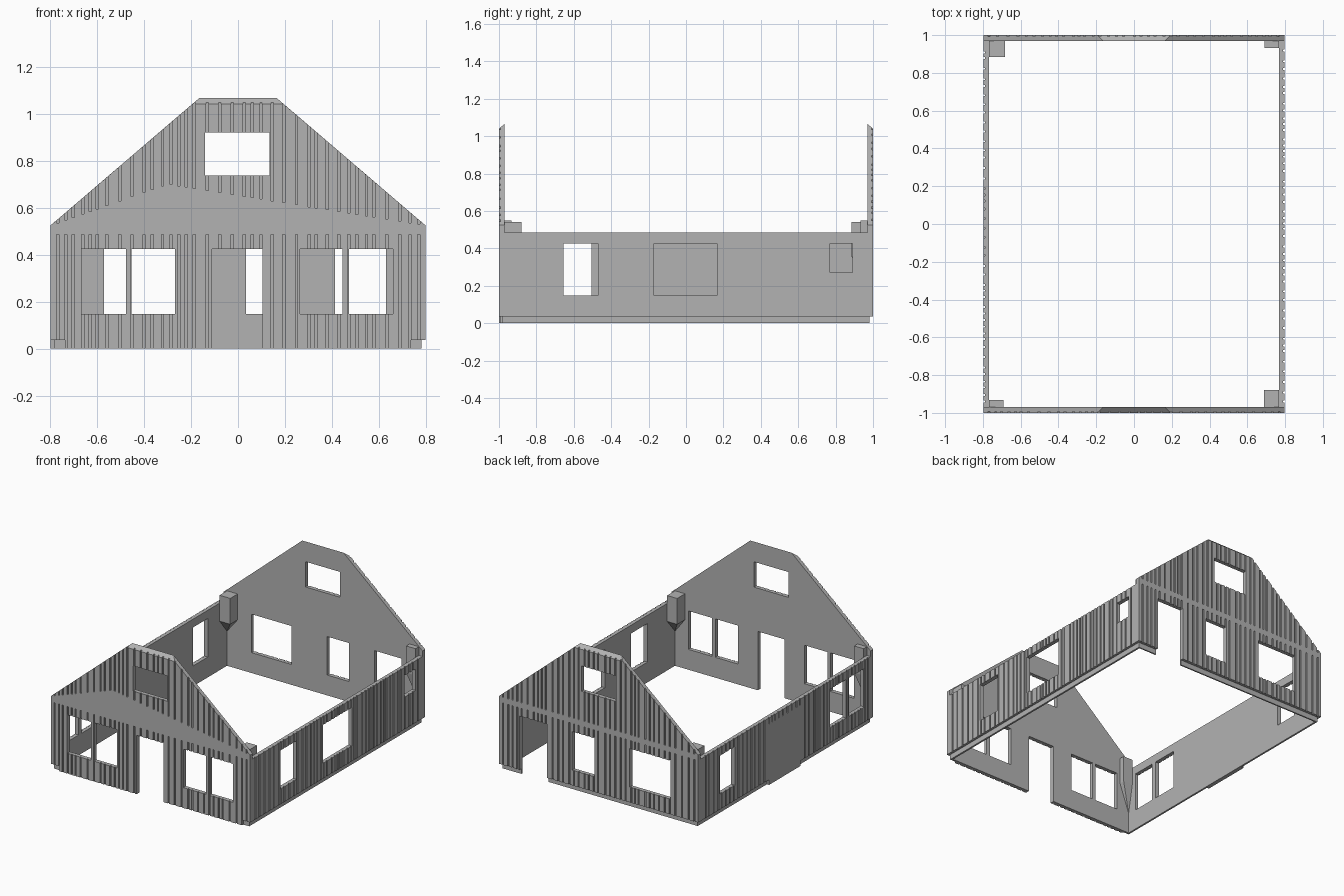
import bpy, bmesh, random

random.seed(4)
cube = bpy.data.objects.get("Cube")
if cube:
    bpy.data.objects.remove(cube, do_unlink=True)

grey = bpy.data.materials.new("wall grey")
grey.use_nodes = True
grey.diffuse_color = (0.45, 0.45, 0.45, 1)
grey.node_tree.nodes["Principled BSDF"].inputs["Base Color"].default_value = (0.45, 0.45, 0.45, 1)

W, L, T = 0.797, 1.0, 0.03      # half width, half length, wall thickness
EAVE, SIDE_TOP, HEAD, SILL, PLINTH = 0.525, 0.485, 0.425, 0.147, 0.037


def make_object(name, bm):
    bmesh.ops.recalc_face_normals(bm, faces=bm.faces)
    mesh = bpy.data.meshes.new(name)
    bm.to_mesh(mesh)
    bm.free()
    mesh.materials.append(grey)
    obj = bpy.data.objects.new(name, mesh)
    bpy.context.scene.collection.objects.link(obj)
    return obj


def loft(name, rings):
    """Closed solid through rings of equal point count."""
    bm = bmesh.new()
    loops = [[bm.verts.new(p) for p in ring] for ring in rings]
    n = len(loops[0])
    for a, b in zip(loops, loops[1:]):
        for i in range(n):
            bm.faces.new((a[i], a[(i + 1) % n], b[(i + 1) % n], b[i]))
    bm.faces.new(loops[0])
    bm.faces.new(loops[-1])
    bmesh.ops.remove_doubles(bm, verts=bm.verts, dist=0.0005)
    return make_object(name, bm)


def boxes(name, spans):
    """Boxes given as (x0, x1, y0, y1, z0, z1)."""
    bm = bmesh.new()
    for x0, x1, y0, y1, z0, z1 in spans:
        vs = bmesh.ops.create_cube(bm, size=1)["verts"]
        for v in vs:
            v.co = ((x0 + x1) / 2 + v.co.x * (x1 - x0),
                    (y0 + y1) / 2 + v.co.y * (y1 - y0),
                    (z0 + z1) / 2 + v.co.z * (z1 - z0))
    return make_object(name, bm)


def cut(wall, spans):
    """Subtract boxes from a wall and bake the result."""
    cutter = boxes("cutter", spans)
    cutter.hide_render = True
    mod = wall.modifiers.new("cut", "BOOLEAN")
    mod.operation, mod.solver, mod.object = "DIFFERENCE", "EXACT", cutter
    mod.use_self = True
    baked = bpy.data.meshes.new_from_object(wall.evaluated_get(bpy.context.evaluated_depsgraph_get()))
    wall.modifiers.clear()
    wall.data = baked
    bpy.data.objects.remove(cutter, do_unlink=True)


def groove_positions(half):
    pos, p = [], -half + 0.03
    while p < half - 0.02:
        pos.append(p)
        p += random.uniform(0.028, 0.058)
    return pos


# Plinth recess around the outside, left out at the front and the blank side panel
PANEL = (-0.17, 0.19)
recess = [(0.78, 2, -2, 2, -1, PLINTH),
          (-2, -0.78, -2, PANEL[0], -1, PLINTH),
          (-2, -0.78, PANEL[1], 2, -1, PLINTH),
          (-2, 2, 0.98, 2, -1, PLINTH),
          (0.735, 2, -2, -0.985, -1, PLINTH),
          (-2, -0.735, -2, -0.985, -1, PLINTH)]
GW, GD = 0.005, 0.008           # groove half width and depth


def gable(name, s, openings, groove_start):
    def ring(y, top_x, top_z):
        return [(-W, y, 0), (W, y, 0), (W, y, EAVE), (top_x, y, top_z),
                (-top_x, y, top_z), (-W, y, EAVE)]
    wall = loft(name, [ring(s * L, 0.195, 1.04), ring(s * (L - T), 0.165, 1.066)])
    cut(wall, [(x0, x1, -2, 2, z0, z1) for x0, x1, z0, z1 in openings])
    cut(wall, recess)
    y0, y1 = sorted((s * (L - GD), s * 2))
    grooves = []
    for x in groove_positions(W):
        grooves.append((x - GW, x + GW, y0, y1, -1, SIDE_TOP))
        grooves.append((x - GW, x + GW, y0, y1, groove_start(x), 2))
    cut(wall, grooves)


def front_start(x):
    # plain triangular field above the eave band
    peak, rise = -0.3, 0.175
    t = (x + W) / (peak + W) if x < peak else (W - x) / (W - peak)
    return EAVE + rise * t


def side(name, s, openings, panel=None):
    x0, x1 = sorted((s * W, s * (W - T)))
    wall = boxes(name, [(x0, x1, -L + T, L - T, 0, SIDE_TOP)])
    cut(wall, [(-2, 2, y0, y1, z0, z1) for y0, y1, z0, z1 in openings])
    cut(wall, recess)
    x0, x1 = sorted((s * (W - GD), s * 2))
    grooves = []
    for y in groove_positions(L - T):
        covered = panel and panel[0] - GW < y < panel[1] + GW
        grooves.append((x0, x1, y - GW, y + GW, 0.44 if covered else -1, 2))
    cut(wall, grooves)


# Gable walls
attic = (-0.14, 0.135, 0.737, 0.92)
gable("front_wall", -1, [(-0.665, -0.477, SILL, HEAD), (-0.452, -0.268, SILL, HEAD),
                         (0.263, 0.445, SILL, HEAD), (0.473, 0.66, SILL, HEAD),
                         (-0.11, 0.105, -1, HEAD), attic], front_start)
gable("back_wall", 1, [(-0.57, -0.25, SILL, HEAD), (0.033, 0.21, SILL, HEAD),
                       (0.413, 0.63, -1, HEAD), attic], lambda x: EAVE)

# Long side walls
side("left_wall", 1, [(-0.655, -0.47, SILL, HEAD), (-0.17, 0.165, SILL, HEAD),
                      (0.77, 0.89, 0.27, HEAD)])
side("right_wall", -1, [(-0.9, -0.725, SILL, HEAD), (-0.69, -0.505, SILL, HEAD),
                        (0.58, 0.75, SILL, HEAD)], PANEL)


# Corner brackets with tapered feet
def bracket(name, sx, sy, wx, wy, top, foot):
    cx, cy = sx * (W - T), sy * (L - T)
    ix, iy = cx - sx * wx, cy - sy * wy

    def ring(z):
        return [(cx, cy, z), (ix, cy, z), (ix, iy, z), (cx, iy, z)]
    bm = bmesh.new()
    upper, lower = ([bm.verts.new(p) for p in ring(z)] for z in (top, 0.355))
    tip = bm.verts.new((cx, cy, foot))
    bm.faces.new(upper)
    for i in range(4):
        j = (i + 1) % 4
        bm.faces.new((upper[i], upper[j], lower[j], lower[i]))
        bm.faces.new((lower[i], lower[j], tip))
    make_object(name, bm)


bracket("back_right_bracket", -1, 1, 0.085, 0.085, 0.542, 0.25)
bracket("front_left_bracket", 1, -1, 0.08, 0.09, 0.542, 0.25)
bracket("back_left_bracket", 1, 1, 0.075, 0.038, 0.548, 0.15)
bracket("front_right_bracket", -1, -1, 0.075, 0.038, 0.548, 0.15)
